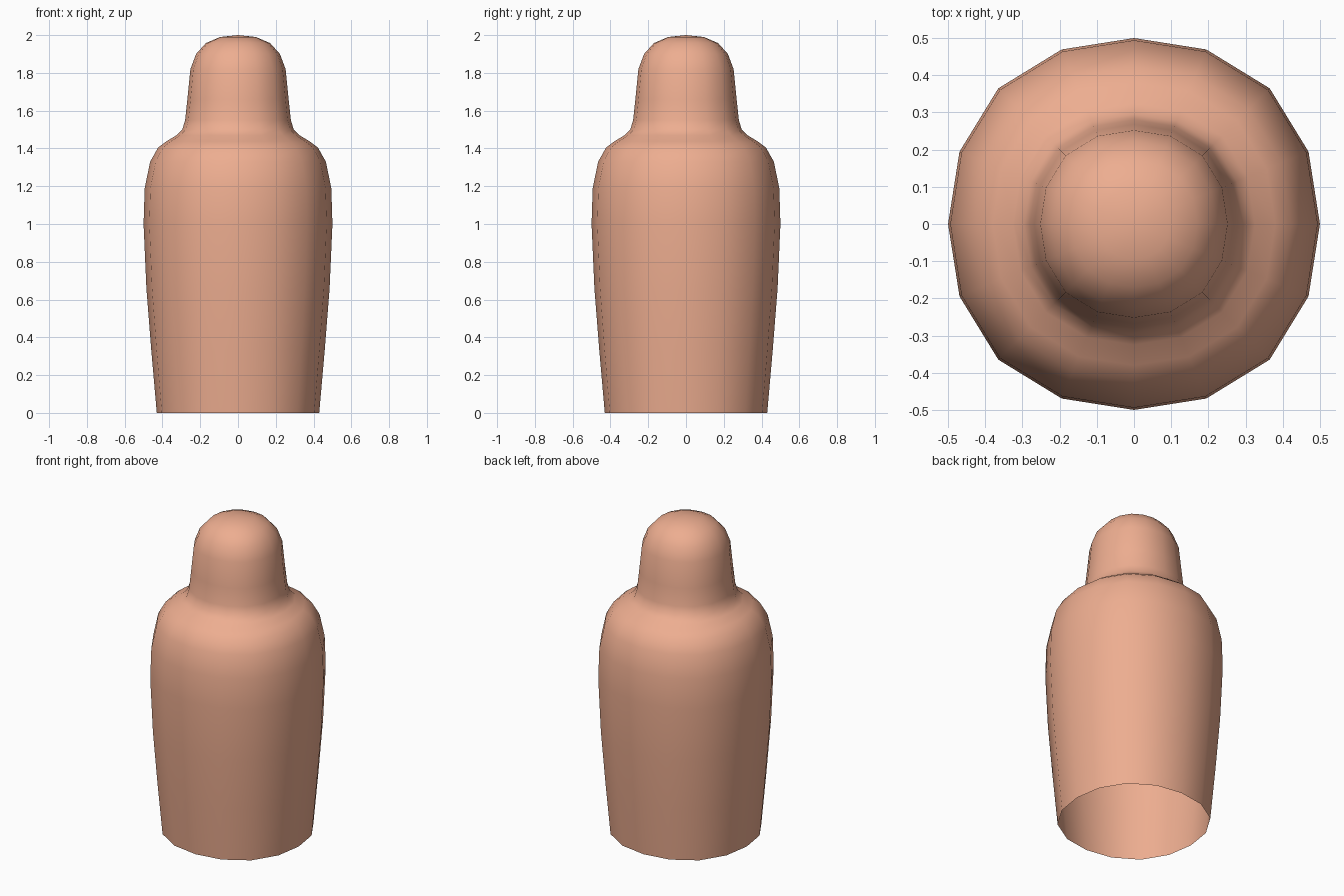
import bpy, bmesh
from math import cos, sin, pi

if "Cube" in bpy.data.objects:
    bpy.data.objects.remove(bpy.data.objects["Cube"])

SIDES = 16
# (radius, height) from the open foot up to the dome
PROFILE = [(.43, 0), (.459, .33), (.485, .66), (.5, 1.0), (.494, 1.19), (.465, 1.33),
           (.423, 1.405), (.38, 1.437), (.325, 1.47), (.295, 1.5), (.28, 1.55),
           (.268, 1.66), (.252, 1.82), (.222, 1.90), (.17, 1.958), (.095, 1.99)]

bm = bmesh.new()


def ring(r, z):
    # slightly squared circle, fuller on the diagonals
    verts = []
    for i in range(SIDES):
        a = 2 * pi * i / SIDES
        k = r * (1 + .016 * (1 - cos(4 * a)))
        verts.append(bm.verts.new((k * cos(a), k * sin(a), z)))
    return verts


# body, shoulder and head walls as one open-bottomed shell
rings = [ring(r, z) for r, z in PROFILE]
for lo, hi in zip(rings, rings[1:]):
    for i in range(SIDES):
        j = (i + 1) % SIDES
        bm.faces.new((lo[i], lo[j], hi[j], hi[i]))

# crown of the dome
top = bm.verts.new((0, 0, 2))
for i in range(SIDES):
    bm.faces.new((rings[-1][i], rings[-1][(i + 1) % SIDES], top))

for f in bm.faces:
    f.smooth = True
mesh = bpy.data.meshes.new("figure_body")
bm.to_mesh(mesh)
bm.free()
body = bpy.data.objects.new("figure_body", mesh)
bpy.context.collection.objects.link(body)

# warm skin-tone colour
mat = bpy.data.materials.new("peach")
mat.diffuse_color = (.85, .42, .28, 1)
mat.use_nodes = True
mat.node_tree.nodes["Principled BSDF"].inputs["Base Color"].default_value = mat.diffuse_color
mesh.materials.append(mat)
